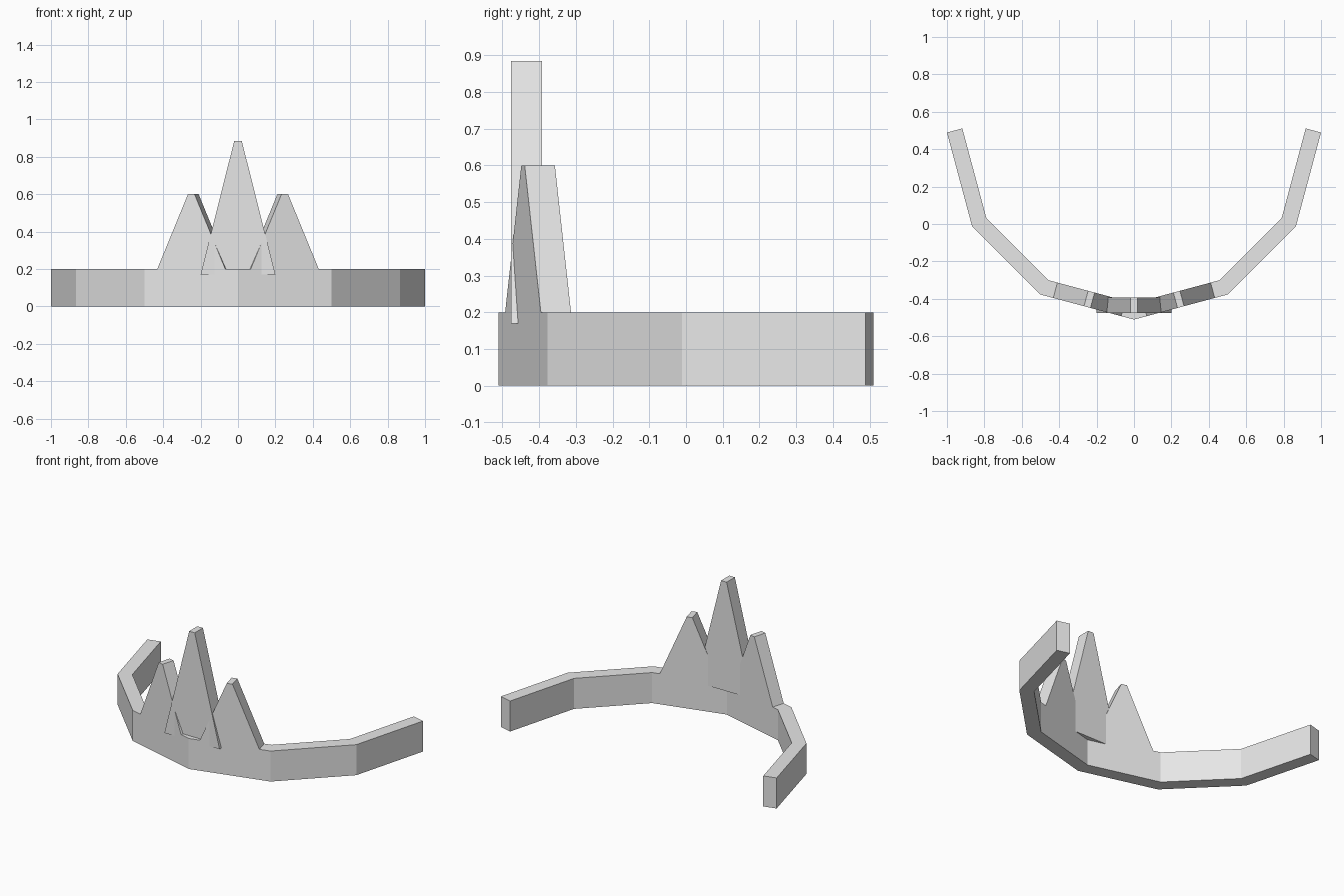
import bpy, bmesh
from math import sin, cos, radians
from mathutils import Matrix, Vector

cube = bpy.data.objects.get("Cube")
if cube:
    bpy.data.objects.remove(cube, do_unlink=True)

THICK = 0.085          # depth of band and spikes
CENTRE = 0.489         # y of the arc centre
BAND_TOP = 0.2

metal = bpy.data.materials.new("pale_grey")
metal.use_nodes = True
grey = (0.8, 0.8, 0.8, 1)
metal.diffuse_color = grey
metal.node_tree.nodes["Principled BSDF"].inputs["Base Color"].default_value = grey


def prism(name, outline, direction, matrix=Matrix.Identity(4)):
    """Extrude a flat outline along a direction into a closed solid."""
    bm = bmesh.new()
    face = bm.faces.new([bm.verts.new(p) for p in outline])
    new = bmesh.ops.extrude_face_region(bm, geom=[face], use_keep_orig=True)["geom"]
    bmesh.ops.translate(bm, vec=direction,
                        verts=[v for v in new if isinstance(v, bmesh.types.BMVert)])
    bmesh.ops.recalc_face_normals(bm, faces=bm.faces)
    bm.transform(matrix)
    mesh = bpy.data.meshes.new(name)
    bm.to_mesh(mesh)
    bm.free()
    mesh.materials.append(metal)
    obj = bpy.data.objects.new(name, mesh)
    bpy.context.collection.objects.link(obj)
    return obj


def spike(name, base_half, top_half, base_z, top_z, matrix):
    outline = [(-base_half, 0, base_z), (base_half, 0, base_z),
               (top_half, 0, top_z), (-top_half, 0, top_z)]
    return prism(name, outline, Vector((0, THICK, 0)), matrix)


# Open faceted band: half a twelve-sided ring with mitred inner corners
def arc_point(angle, radius):
    return Vector((radius * sin(angle), CENTRE - radius * cos(angle), 0))


angles = [radians(a) for a in range(-90, 91, 30)]
outer = [arc_point(a, 1) for a in angles]
inner = [arc_point(a, 1 - THICK / cos(radians(15))) for a in angles]
for end, side in ((0, -1), (-1, 1)):      # square-cut ends
    inward = Vector((-side * cos(radians(15)), sin(radians(15)), 0))
    inner[end] = outer[end] + inward * THICK
prism("band", outer + inner[::-1], Vector((0, 0, BAND_TOP)))

# Tall centre spike, straight across the front corner
spike("centre_spike", 0.2, 0.02, 0.17, 0.885,
      Matrix.Translation((0, -0.477, 0)))

# Shorter side spikes, flush with the two front band segments
for name, side, i in (("right_spike", -1, 2), ("left_spike", 1, 3)):
    middle = (outer[i] + outer[i + 1]) / 2
    place = Matrix.Translation(middle) @ Matrix.Rotation(side * radians(15), 4, "Z")
    spike(name, 0.188, 0.018, BAND_TOP, 0.6, place)
